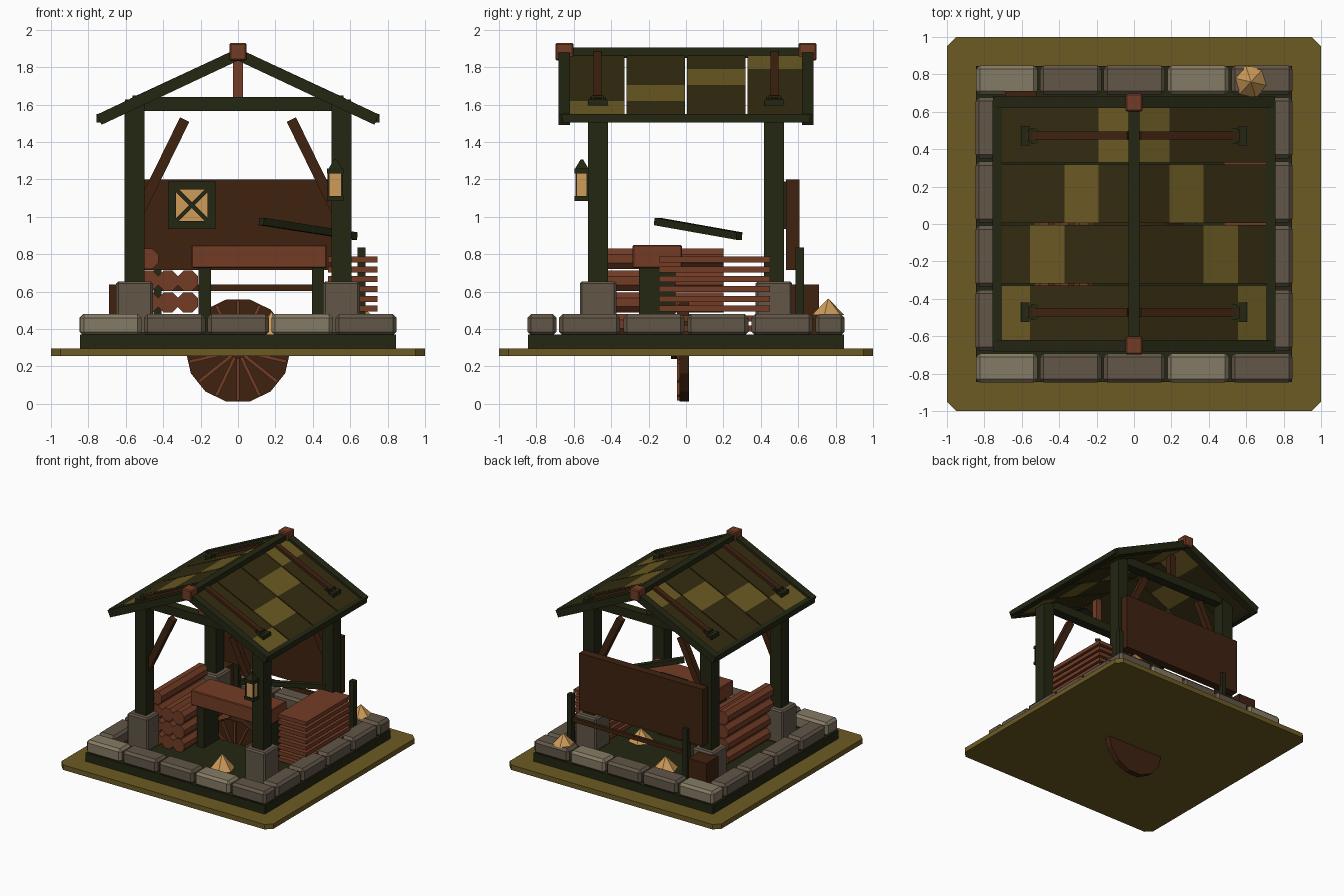
import bpy, bmesh, math
from mathutils import Vector, Matrix

if "Cube" in bpy.data.objects:
    bpy.data.objects.remove(bpy.data.objects["Cube"])


def material(name, rgb):
    m = bpy.data.materials.new(name)
    m.diffuse_color = (*rgb, 1)
    m.use_nodes = True
    m.node_tree.nodes["Principled BSDF"].inputs["Base Color"].default_value = m.diffuse_color
    return m


DARK = material("dark timber", (.017, .019, .006))
OLIVE = material("olive", (.150, .104, .017))
MOSS = material("dark olive", (.034, .025, .005))
PALE = material("pale stone", (.235, .198, .128))
STONE = material("grey stone", (.122, .094, .064))
BROWN = material("red brown wood", (.172, .046, .019))
UMBER = material("dark brown wood", (.050, .016, .005))
TAN = material("tan", (.62, .33, .10))


def finish(name, bm, mat, bevel=0):
    bmesh.ops.recalc_face_normals(bm, faces=bm.faces)
    me = bpy.data.meshes.new(name)
    bm.to_mesh(me)
    bm.free()
    me.materials.append(mat)
    ob = bpy.data.objects.new(name, me)
    bpy.context.collection.objects.link(ob)
    if bevel:
        mod = ob.modifiers.new("bevel", 'BEVEL')
        mod.width, mod.segments = bevel, 1
    return ob


def box(name, x0, x1, y0, y1, z0, z1, mat, bevel=0):
    bm = bmesh.new()
    size = Matrix.Diagonal((x1 - x0, y1 - y0, z1 - z0, 1))
    mid = Matrix.Translation(((x0 + x1) / 2, (y0 + y1) / 2, (z0 + z1) / 2))
    bmesh.ops.create_cube(bm, size=1, matrix=mid @ size)
    return finish(name, bm, mat, bevel)


def bar(name, p, q, width, height, mat):
    """Box from p to q; width is sideways, height is upwards."""
    p, q = Vector(p), Vector(q)
    d = (q - p).normalized()
    side = Vector((0, 0, 1)).cross(d).normalized()
    up = d.cross(side)
    rot = Matrix((d, side, up)).transposed().to_4x4()
    bm = bmesh.new()
    bmesh.ops.create_cube(bm, size=1, matrix=Matrix.Translation((p + q) / 2) @ rot
                          @ Matrix.Diagonal(((q - p).length, width, height, 1)))
    return finish(name, bm, mat)


def cone(name, centre, r0, r1, depth, sides, mat, along_y=False, turn=0):
    rot = Matrix.Rotation(math.pi / 2, 4, 'X') if along_y else Matrix()
    bm = bmesh.new()
    bmesh.ops.create_cone(bm, cap_ends=True, segments=sides, radius1=r0, radius2=r1, depth=depth,
                          matrix=Matrix.Translation(centre) @ rot @ Matrix.Rotation(turn, 4, 'Z'))
    return finish(name, bm, mat)


# Ground slab with cut corners
bm = bmesh.new()
c = .95
outline = [(c, -1), (1, -c), (1, c), (c, 1), (-c, 1), (-1, c), (-1, -c), (-c, -1)]
face = bm.faces.new([bm.verts.new((x, y, .255)) for x, y in outline])
top = bmesh.ops.extrude_face_region(bm, geom=[face])["geom"]
bmesh.ops.translate(bm, vec=(0, 0, .042), verts=[v for v in top if isinstance(v, bmesh.types.BMVert)])
finish("ground_slab", bm, OLIVE)

# Floor and the ring of kerb stones
box("floor", -.845, .845, -.845, .845, .29, .37, DARK)
for s in (-1, 1):
    for i in range(5):
        x = -.68 + .341 * i
        box("end_kerb_stone", x - .164, x + .164, s * .77 - .078, s * .77 + .078, .365, .48,
            PALE if i in (0, 3) else STONE, .02)
    for i in range(4):
        y = -.515 + .343 * i
        box("side_kerb_stone", s * .77 - .078, s * .77 + .078, y - .163, y + .163, .365, .48, STONE, .02)

# Posts on stone footings, with braces
for sx in (-1, 1):
    for sy in (-1, 1):
        x, y = sx * .553, sy * .47
        box("post_footing", x - .098, x + .098, y - .098, y + .098, .37, .655, STONE, .012)
        box("post", x - .053, x + .053, y - .053, y + .053, .65, 1.6, DARK)
        bar("brace", (sx * .52, y, 1.04), (sx * .285, y, 1.52), .05, .055, UMBER)

# Trusses: tie beams, king posts, rafters, ridge and eaves
SLOPE = .47
for s in (-1, 1):
    box("tie_beam", -.55, .55, s * .47 - .04, s * .47 + .04, 1.565, 1.64, DARK)
    box("king_post", -.026, .026, s * .47 - .026, s * .47 + .026, 1.63, 1.86, UMBER if s > 0 else BROWN)
    box("ridge_cap", -.046, .046, s * .65 - .048, s * .65 + .048, 1.835, 1.93, BROWN, .008)
    for sx in (-1, 1):
        bar("rafter", (0, s * .65, 1.868), (sx * .742, s * .65, 1.868 - .742 * SLOPE), .062, .06, DARK)
for sx in (-1, 1):
    bar("eave_beam", (sx * .731, -.66, 1.527), (sx * .731, .66, 1.527), .05, .045, DARK)
box("ridge_beam", -.03, .03, -.66, .66, 1.85, 1.905, DARK)

# Roof panels: four rows each side with one stepped light tile per row
TX = .183
for sx in (-1, 1):
    for row in range(4):
        y = -.475 + .3215 * row
        y = (row - 1.5) * .324
        for col in range(4):
            x0, x1 = col * TX, min((col + 1) * TX, .725)
            bar("roof_panel", (sx * x0, y, 1.862 - .465 * x0), (sx * x1, y, 1.862 - .465 * x1),
                .314, .028, OLIVE if col == 3 - row else MOSS)
    # Battens with end brackets
    for y in (-.473, .473):
        bar("roof_batten", (sx * .03, y, 1.884 - .465 * .03), (sx * .57, y, 1.884 - .465 * .57), .045, .03, UMBER)
        box("batten_bracket", min(sx * .56, sx * .605), max(sx * .56, sx * .605), y - .052, y + .052,
            1.59, 1.628, DARK)
        box("batten_bracket_lip", min(sx * .525, sx * .565), max(sx * .525, sx * .565), y - .033, y + .033,
            1.60, 1.648, DARK)

# Back board with a framed, crossed target
box("back_board", -.583, .583, .535, .607, .715, 1.2, UMBER)
tx, tz = -.247, 1.062
box("target_face", tx - .09, tx + .09, .522, .536, tz - .09, tz + .09, TAN)
for s in (-1, 1):
    box("target_frame_side", tx + s * .106 - .021, tx + s * .106 + .021, .505, .536, tz - .127, tz + .127, DARK)
    box("target_frame_rail", tx - .09, tx + .09, .505, .536, tz + s * .106 - .021, tz + s * .106 + .021, DARK)
    bar("target_cross", (tx - .085, .518, tz - s * .085), (tx + .085, .518, tz + s * .085), .018, .022, DARK)

# Low fence behind the board
for x in (-.43, .66):
    box("fence_post", x - .021, x + .021, .586, .63, .37, .835, DARK)
box("fence_rail", -.43, .66, .595, .62, .603, .637, UMBER)

# Crate in the back left corner
box("crate", -.69, -.52, .55, .712, .37, .637, UMBER)

# Workbench
box("bench_top", -.248, .475, -.285, -.022, .725, .85, BROWN, .006)
for x in (-.178, .428):
    box("bench_leg", x - .033, x + .033, -.25, -.055, .37, .73, DARK)

# Stack of logs
logs = [(col, row) for col in range(3) for row in range(3)] + [(0, 3)]
for col, row in logs:
    cone("log", (-.48 + .106 * col, -.11, .425 + .117 * row), .059, .059, .62, 8, BROWN, True, math.pi / 8)

# Stack of planks
for i in range(8):
    box("plank", .48, .745, -.145, .45, .388 + .0525 * i, .42 + .0525 * i, BROWN)

# Spoked wheel sunk through the floor
hub = Vector((0, -.01, .285))
cone("wheel_disc", hub, .28, .28, .05, 14, UMBER, True, math.pi / 14)
for i in range(14):
    a = math.tau * i / 14
    d = Vector((math.sin(a), 0, -math.cos(a)))
    off = Vector((0, -.03, 0))
    ob = bar("wheel_spoke", hub + off + d * .04 + Vector((0, .0001, 0)), hub + off + d * .268, .018, .018, BROWN)
cone("wheel_hub", hub + Vector((0, -.04, 0)), .045, .045, .06, 8, UMBER, True)

# Loose beam resting at a slant
bar("loose_beam", (.125, -.155, .975), (.625, .285, .897), .04, .04, DARK)

# Hanging lantern on the front right post
lx, ly = .52, -.557
box("lantern_base", lx - .045, lx + .045, ly - .04, ly + .04, 1.085, 1.11, DARK)
box("lantern_glass", lx - .036, lx + .036, ly - .03, ly + .03, 1.11, 1.232, TAN)
for sx in (-1, 1):
    for sy in (-1, 1):
        px, py = lx + sx * .036, ly + sy * .03
        box("lantern_corner", px - .005, px + .005, py - .005, py + .005, 1.11, 1.235, DARK)
box("lantern_cap", lx - .045, lx + .045, ly - .04, ly + .04, 1.232, 1.257, DARK)
cone("lantern_roof", (lx, ly, 1.281), .052, .01, .05, 4, DARK, turn=math.pi / 4)

# Heaps of shavings
for x, y, z, r, h in ((.625, .76, .475, .09, .085), (.18, -.47, .37, .1, .12),
                      (.3, .18, .37, .1, .1), (-.15, .49, .37, .1, .1)):
    cone("shavings_heap", (x, y, z + h / 2), r, .004, h, 6, TAN, turn=.3)
